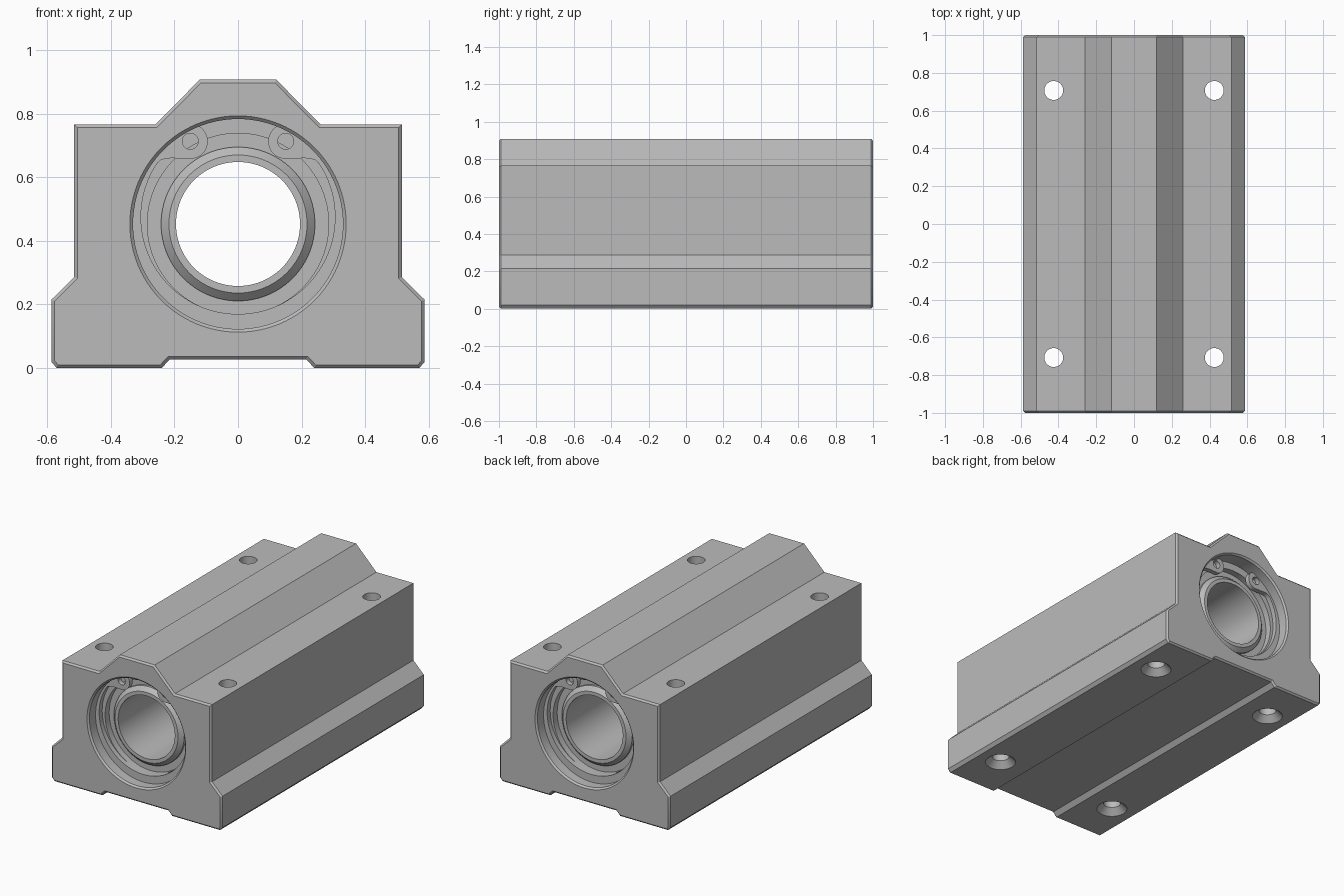
import bpy, bmesh, math
from mathutils import Matrix

if "Cube" in bpy.data.objects:
    bpy.data.objects.remove(bpy.data.objects["Cube"], do_unlink=True)

metal = bpy.data.materials.new("grey metal")
metal.use_nodes = True
GREY = (0.5, 0.5, 0.5, 1)
metal.diffuse_color = GREY
metal.node_tree.nodes["Principled BSDF"].inputs["Base Color"].default_value = GREY

BORE_Z = 0.453
ALONG_Y = Matrix.Translation((0, 0, BORE_Z)) @ Matrix.Rotation(math.pi / 2, 4, 'X')


def make_object(name, bm):
    bmesh.ops.recalc_face_normals(bm, faces=bm.faces[:])
    mesh = bpy.data.meshes.new(name)
    bm.to_mesh(mesh)
    bm.free()
    mesh.materials.append(metal)
    ob = bpy.data.objects.new(name, mesh)
    bpy.context.collection.objects.link(ob)
    return ob


def lathe(name, profile, matrix, closed=False, n=96):
    """Turn (radius, height) points about local z; open profiles get end caps."""
    bm = bmesh.new()
    rings = [[bm.verts.new((r * math.cos(math.tau * i / n), r * math.sin(math.tau * i / n), h))
              for i in range(n)] for r, h in profile]
    pairs = list(zip(rings, rings[1:]))
    if closed:
        pairs.append((rings[-1], rings[0]))
    else:
        bm.faces.new(rings[0])
        bm.faces.new(rings[-1])
    for a, b in pairs:
        for i in range(n):
            j = (i + 1) % n
            bm.faces.new((a[i], a[j], b[j], b[i]))
    bm.transform(matrix)
    return make_object(name, bm)


def shade(ob):
    bpy.ops.object.select_all(action='DESELECT')
    ob.select_set(True)
    bpy.context.view_layer.objects.active = ob
    bpy.ops.object.shade_smooth_by_angle(angle=math.radians(30))


# Housing block: mirrored cross-section, extruded, with chamfered ends
half = [(0.215, 0.027), (0.24, 0), (0.57, 0), (0.587, 0.02), (0.587, 0.215),
        (0.515, 0.286), (0.515, 0.766), (0.26, 0.766), (0.12, 0.907)]
outline = half + [(-x, z) for x, z in reversed(half)]
bm = bmesh.new()
front = [bm.verts.new((x, -1, z)) for x, z in outline]
back = [bm.verts.new((x, 1, z)) for x, z in outline]
ends = [bm.faces.new(front), bm.faces.new(back)]
for i in range(len(outline)):
    j = (i + 1) % len(outline)
    bm.faces.new((front[i], front[j], back[j], back[i]))
bmesh.ops.recalc_face_normals(bm, faces=bm.faces[:])
bmesh.ops.bevel(bm, geom=[e for f in ends for e in f.edges], offset=0.01,
                segments=1, affect='EDGES', profile=0.5)
housing = make_object("housing", bm)

# Bore with chamfered mouths, and four countersunk mounting holes
cutters = [lathe("bore_cutter", [(0.35, -1.01), (0.33, -0.99), (0.33, 0.99), (0.35, 1.01)], ALONG_Y)]
for x in (-0.425, 0.425):
    for y in (-0.707, 0.707):
        cutters.append(lathe("hole_cutter", [(0.098, -0.01), (0.05, 0.038), (0.05, 1)],
                             Matrix.Translation((x, y, 0)), n=48))
bpy.context.view_layer.objects.active = housing
for cutter in cutters:
    cutter.hide_render = True
    mod = housing.modifiers.new("cut", 'BOOLEAN')
    mod.operation = 'DIFFERENCE'
    mod.solver = 'EXACT'
    mod.object = cutter
    bpy.ops.object.modifier_apply(modifier=mod.name)
    bpy.data.objects.remove(cutter, do_unlink=True)
shade(housing)

# Linear bearing: shell, recessed seal and chamfered inner sleeve
END = 0.9
side = [(0.33, END), (0.285, END), (0.285, END - 0.04), (0.242, END - 0.04),
        (0.242, END - 0.025), (0.217, END), (0.195, END)]
bearing = lathe("bearing", side + [(r, -h) for r, h in reversed(side)], ALONG_Y, closed=True)
shade(bearing)


# Retaining ring: eccentric inner edge that swells towards the two ears
def inner_radius(a):
    lift, r = 0.022, 0.305
    base = lift * math.cos(a) + math.sqrt(r * r - (lift * math.sin(a)) ** 2)
    from_top = math.degrees(min(a, math.tau - a))
    t = min(max((from_top - 36) / 17, 0), 1)
    t = t * t * (3 - 2 * t)
    return 0.26 * (1 - t) + min(base, 0.325) * t


THICK = 0.03
for side_name, sign in (("front", -1), ("back", 1)):
    y0, y1 = sign * END, sign * (END + THICK)
    bm = bmesh.new()
    sections = []
    steps = 120
    for i in range(steps + 1):
        a = math.radians(36 + 288 * i / steps)
        sections.append([bm.verts.new((r * math.sin(a), y, BORE_Z + r * math.cos(a)))
                         for r, y in ((inner_radius(a), y0), (inner_radius(a), y1),
                                      (0.335, y1), (0.335, y0))])
    for a, b in zip(sections, sections[1:]):
        for k in range(4):
            m = (k + 1) % 4
            bm.faces.new((a[k], a[m], b[m], b[k]))
    bm.faces.new(sections[0])
    bm.faces.new(sections[-1])
    shade(make_object(side_name + "_retaining_ring", bm))

    # Ears with plier holes
    for ear_name, x in (("right", -0.15), ("left", 0.15)):
        place = Matrix.Translation((x, (y0 + y1) / 2, 0.713)) @ Matrix.Rotation(math.pi / 2, 4, 'X')
        h = THICK / 2
        ear = lathe(f"{side_name}_{ear_name}_ring_ear",
                    [(0.025, -h), (0.055, -h), (0.055, h), (0.025, h)], place, closed=True, n=40)
        shade(ear)
